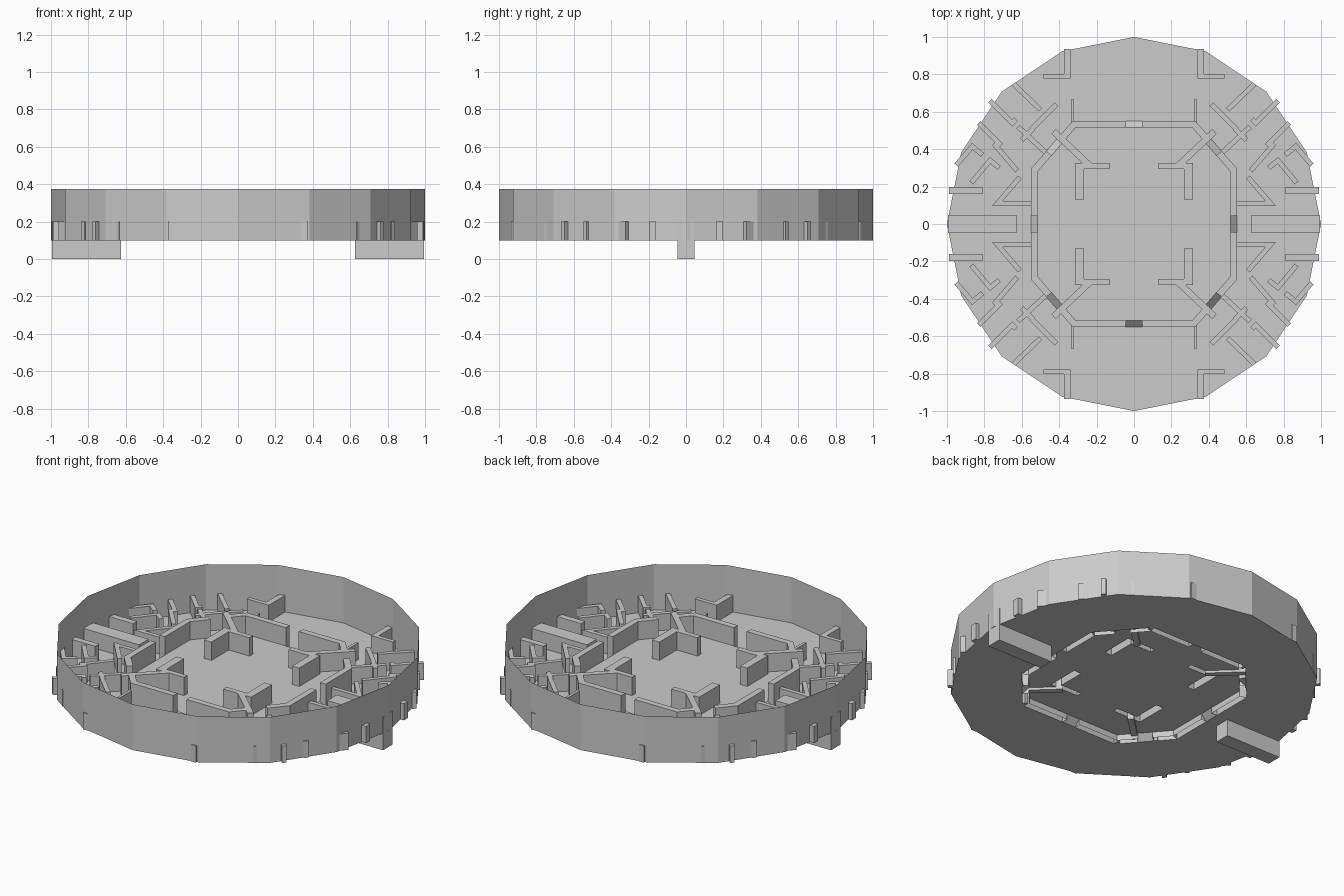
import bpy, bmesh
from math import sin, cos, pi, hypot

if "Cube" in bpy.data.objects:
    bpy.data.objects.remove(bpy.data.objects["Cube"])

FLOOR, INNER, LOW, HIGH, RIM = 0.10, 0.135, 0.20, 0.245, 0.375


def make(name, verts, faces):
    me = bpy.data.meshes.new(name)
    me.from_pydata(verts, [], faces)
    ob = bpy.data.objects.new(name, me)
    bpy.context.collection.objects.link(ob)
    return ob


def prism(name, pts, z0, z1, bottom=True):
    n = len(pts)
    area = sum(pts[i][0] * pts[(i + 1) % n][1] - pts[(i + 1) % n][0] * pts[i][1] for i in range(n))
    if area < 0:
        pts = pts[::-1]
    v = [(x, y, z) for z in (z0, z1) for x, y in pts]
    f = [(i, (i + 1) % n, n + (i + 1) % n, n + i) for i in range(n)]
    f.append(tuple(range(n, 2 * n)))
    if bottom:
        f.append(tuple(range(n))[::-1])
    return make(name, v, f)


def bar(path, w):
    # Outline of a mitred strip following a path
    def unit(a, b):
        d = hypot(b[0] - a[0], b[1] - a[1])
        return (b[0] - a[0]) / d, (b[1] - a[1]) / d
    left, right = [], []
    for i, p in enumerate(path):
        d0 = unit(path[i - 1], p) if i else unit(p, path[1])
        d1 = unit(p, path[i + 1]) if i < len(path) - 1 else d0
        nx, ny = -d0[1] - d1[1], d0[0] + d1[0]
        k = w / (nx * nx + ny * ny)
        left.append((p[0] + nx * k, p[1] + ny * k))
        right.append((p[0] - nx * k, p[1] - ny * k))
    return left + right[::-1]


def four(name, pts, z0, z1, bottom=True):
    for sx in (1, -1):
        for sy in (1, -1):
            prism(name, [(x * sx, y * sy) for x, y in pts], z0, z1, bottom)


def octagon(a, c, d):
    # a: half width, c: corner y on the side, d: corner x on the end
    return [(a, -c), (a, c), (d, a), (-d, a), (-a, c), (-a, -c), (-d, -a), (d, -a)]


# Outer floor ring and open-topped rim
ring = [(cos(k * pi / 8), sin(k * pi / 8)) for k in range(16)]
outer = octagon(0.552, 0.295, 0.327)
inner = octagon(0.515, 0.28, 0.312)
bm = bmesh.new()
edges = []
for loop in (ring, outer):
    vs = [bm.verts.new((x, y, FLOOR)) for x, y in loop]
    edges += [bm.edges.new((vs[i], vs[i - 1])) for i in range(len(vs))]
bmesh.ops.triangle_fill(bm, edges=edges, use_beauty=True, normal=(0, 0, 1))
me = bpy.data.meshes.new("outer_floor")
bm.to_mesh(me)
bm.free()
bpy.context.collection.objects.link(bpy.data.objects.new("outer_floor", me))
make("rim_wall", [(x, y, z) for z in (FLOOR, RIM) for x, y in ring],
     [(i, (i + 1) % 16, 16 + (i + 1) % 16, 16 + i) for i in range(16)])

# Inner walls in each corner, hollow underneath
corner = [(0.13, 0.327), (0.316, 0.327), (0.316, 0.13), (0.268, 0.13), (0.268, 0.295), (0.13, 0.295)]
four("inner_corner_wall", corner, INNER, HIGH, False)

# Raised inner floor with openings below the corner walls
bm = bmesh.new()
edges = []
loops = [inner] + [[(x * sx, y * sy) for x, y in corner] for sx in (1, -1) for sy in (1, -1)]
for loop in loops:
    vs = [bm.verts.new((x, y, INNER)) for x, y in loop]
    edges += [bm.edges.new((vs[i], vs[i - 1])) for i in range(len(vs))]
bmesh.ops.triangle_fill(bm, edges=edges, use_beauty=True, normal=(0, 0, 1))
me = bpy.data.meshes.new("inner_floor")
bm.to_mesh(me)
bm.free()
bpy.context.collection.objects.link(bpy.data.objects.new("inner_floor", me))


# Octagonal wall with a ramped doorway in every side
def lerp(a, b, t):
    return (a[0] + (b[0] - a[0]) * t, a[1] + (b[1] - a[1]) * t)


for i in range(8):
    o0, o1, i0, i1 = outer[i], outer[(i + 1) % 8], inner[i], inner[(i + 1) % 8]
    length = hypot(o1[0] - o0[0], o1[1] - o0[1])
    mid = 0.5
    if i % 2:
        mid = 0.5
    t0, t1 = mid - 0.045 / length, mid + 0.045 / length
    for a, b in ((0, t0), (t1, 1)):
        quad = [lerp(o0, o1, a), lerp(o0, o1, b), lerp(i0, i1, b), lerp(i0, i1, a)]
        prism("octagon_wall", quad, FLOOR, HIGH, False)
    make("door_ramp", [(*lerp(o0, o1, t0), FLOOR), (*lerp(o0, o1, t1), FLOOR),
                       (*lerp(i0, i1, t1), INNER), (*lerp(i0, i1, t0), INNER)], [(0, 1, 2, 3)])

# Diagonal spokes beside the corner doors, and stubs off the octagon
four("diagonal_spoke", bar([(0.24, 0.315), (0.43, 0.495)], 0.035), FLOOR + 0.02, HIGH)
four("octagon_stub", bar([(0.328, 0.52), (0.328, 0.665)], 0.017), FLOOR, LOW)

# Wall pieces that pass through the rim
four("rim_corner_wall", [(0.34, 0.935), (0.375, 0.935), (0.375, 0.802), (0.485, 0.802),
                         (0.485, 0.777), (0.34, 0.777)], FLOOR, LOW)
four("rim_side_wall", [(0.81, 0.16), (0.99, 0.16), (0.99, 0.198), (0.81, 0.198)], FLOOR, LOW)

# Maze walls
maze = [
    [(0.645, 0.75), (0.50, 0.61)],
    [(0.415, 0.64), (0.55, 0.505)],
    [(0.83, 0.54), (0.71, 0.42)],
    [(0.77, 0.66), (0.65, 0.54), (0.63, 0.56)],
    [(0.95, 0.315), (0.865, 0.415), (0.81, 0.37)],
    [(0.62, 0.52), (0.47, 0.38)],
    [(0.54, 0.51), (0.60, 0.45)],
    [(0.75, 0.43), (0.625, 0.285)],
    [(0.72, 0.30), (0.77, 0.34), (0.87, 0.22)],
    [(0.55, 0.11), (0.73, 0.11), (0.61, 0.25)],
]
for path in maze:
    four("maze_wall", bar(path, 0.026), FLOOR, LOW)

# Solid blocks through the floor at both sides, acting as feet
for s in (1, -1):
    prism("side_foot", [(0.625 * s, -0.045), (0.995 * s, -0.045), (0.995 * s, 0.045), (0.625 * s, 0.045)], 0, LOW)
